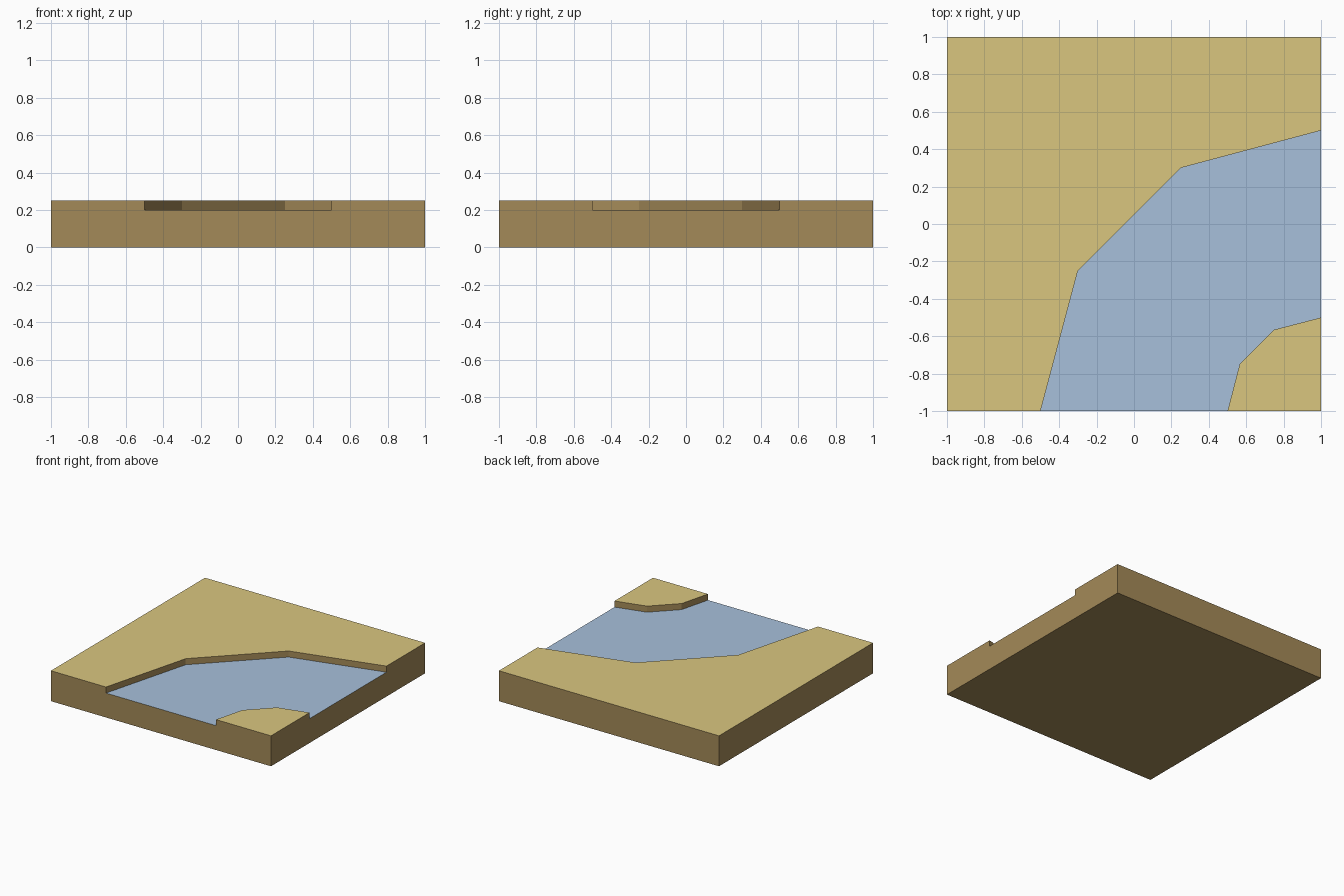
import bpy
import bmesh
from mathutils import Vector

cube = bpy.data.objects.get("Cube")
if cube:
    bpy.data.objects.remove(cube)

WATER_Z, BANK_Z = 0.20, 0.25


def make_material(name, srgb):
    linear = [((c / 255 + 0.055) / 1.055) ** 2.4 for c in srgb]
    mat = bpy.data.materials.new(name)
    mat.use_nodes = True
    mat.diffuse_color = (*linear, 1)
    mat.node_tree.nodes["Principled BSDF"].inputs["Base Color"].default_value = (*linear, 1)
    return mat


def mirrored(half):
    """Complete a shoreline by reflecting it across the tile's diagonal."""
    return half + [(-y, -x) for x, y in reversed(half)]


def raise_faces(bm, faces, height):
    """Extrude faces upward and return the new top faces."""
    geom = bmesh.ops.extrude_face_region(bm, geom=faces)["geom"]
    verts = [g for g in geom if isinstance(g, bmesh.types.BMVert)]
    bmesh.ops.translate(bm, verts=verts, vec=Vector((0, 0, height)))
    return [g for g in geom if isinstance(g, bmesh.types.BMFace)]


# Plan: the river bends from the front edge to the +x edge
outer_shore = mirrored([(-0.5, -1), (-0.3, -0.25)])
inner_shore = mirrored([(0.5, -1), (0.565, -0.75)])

bm = bmesh.new()
outer = [bm.verts.new((x, y, 0)) for x, y in outer_shore]
inner = [bm.verts.new((x, y, 0)) for x, y in inner_shore]
back_corners = [bm.verts.new(c) for c in ((1, 1, 0), (-1, 1, 0), (-1, -1, 0))]
front_corner = bm.verts.new((1, -1, 0))
plan = [
    bm.faces.new(outer + back_corners),
    bm.faces.new(inner + outer[::-1]),
    bm.faces.new([front_corner] + inner[::-1]),
]
bmesh.ops.recalc_face_normals(bm, faces=plan)

# Slab up to the water, then the two banks above it
tops = raise_faces(bm, plan, WATER_Z)
banks = [f for f in tops if any(abs(abs(v.co.x) - 1) < 1e-4 and abs(abs(v.co.y) - 1) < 1e-4
                                for v in f.verts)]
raise_faces(bm, banks, BANK_Z - WATER_Z)
bmesh.ops.recalc_face_normals(bm, faces=bm.faces[:])

# Colour by direction and height: earth sides, sandy tops, water below
for face in bm.faces:
    if face.normal.z > 0.5:
        face.material_index = 1 if face.calc_center_median().z > WATER_Z + 0.01 else 2

# Merge the coplanar side and underside pieces
bmesh.ops.dissolve_limit(bm, angle_limit=0.01, verts=bm.verts[:], edges=bm.edges[:],
                         delimit={'MATERIAL'})

mesh = bpy.data.meshes.new("river_bend_tile")
bm.to_mesh(mesh)
bm.free()
for name, colour in (("earth", (164, 138, 88)),
                     ("sand", (218, 198, 127)),
                     ("water", (167, 192, 219))):
    mesh.materials.append(make_material(name, colour))
tile = bpy.data.objects.new("river_bend_tile", mesh)
bpy.context.collection.objects.link(tile)
